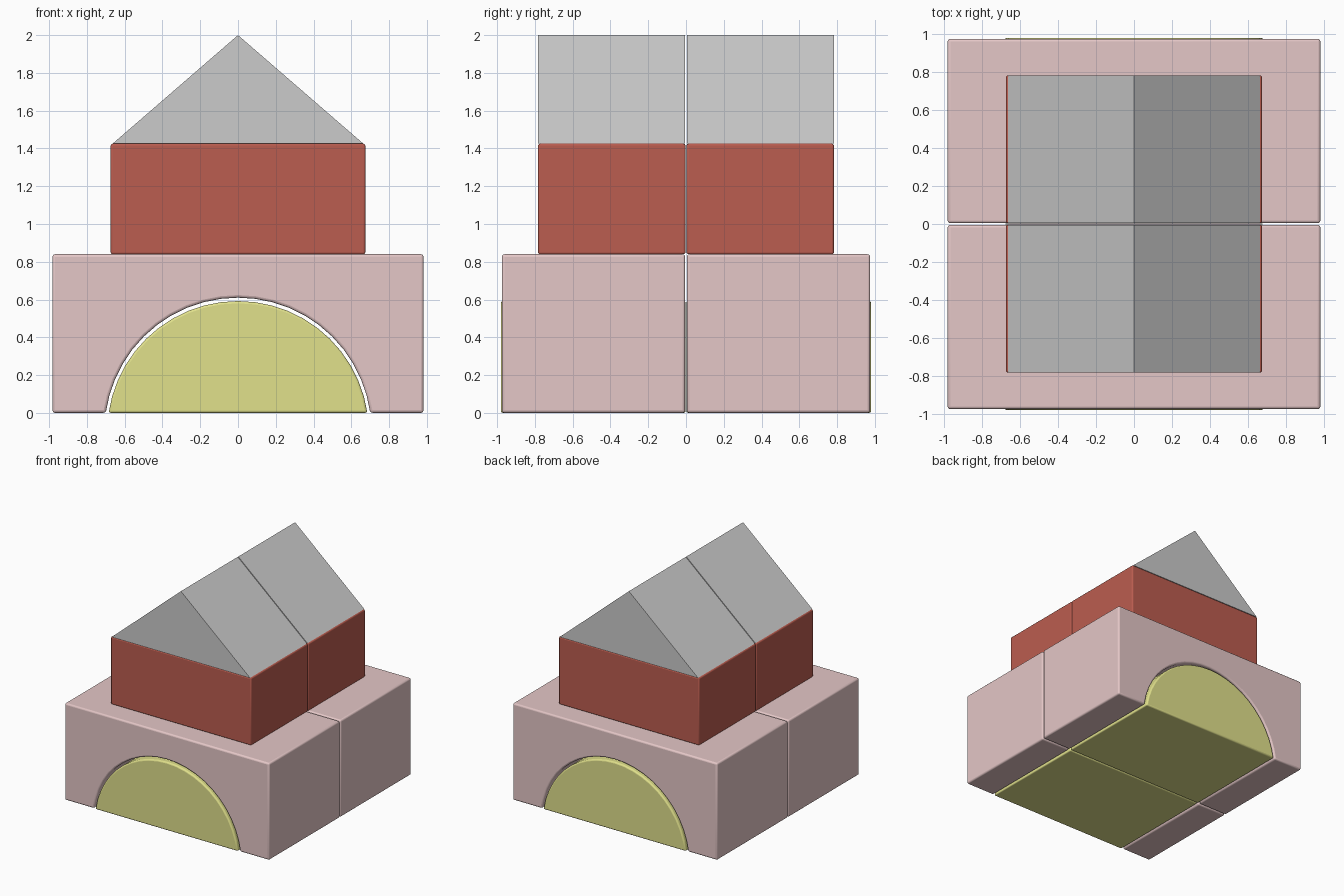
import bpy, bmesh, math

if "Cube" in bpy.data.objects:
    bpy.data.objects.remove(bpy.data.objects["Cube"])


def material(name, rgb):
    mat = bpy.data.materials.new(name)
    mat.diffuse_color = (*rgb, 1)
    mat.use_nodes = True
    mat.node_tree.nodes["Principled BSDF"].inputs["Base Color"].default_value = mat.diffuse_color
    return mat


def arc(half_width, height, steps=22):
    """Shallow circular arc from right foot to left foot, standing on z = 0."""
    r = (half_width ** 2 + height ** 2) / (2 * height)
    cz = height - r
    a0 = math.asin(-cz / r)
    return [(r * math.cos(a), cz + r * math.sin(a))
            for a in (a0 + (math.pi - 2 * a0) * i / steps for i in range(steps + 1))]


def block(name, profile, y0, y1, mat=None, bevel=0.0):
    """Extrude an x-z profile from y0 to y1 and round its edges."""
    bm = bmesh.new()
    face = bm.faces.new([bm.verts.new((x, y0, z)) for x, z in profile])
    ext = bmesh.ops.extrude_face_region(bm, geom=[face])["geom"]
    bmesh.ops.translate(bm, vec=(0, y1 - y0, 0),
                        verts=[v for v in ext if isinstance(v, bmesh.types.BMVert)])
    bmesh.ops.recalc_face_normals(bm, faces=bm.faces)
    mesh = bpy.data.meshes.new(name)
    bm.to_mesh(mesh)
    bm.free()
    obj = bpy.data.objects.new(name, mesh)
    bpy.context.collection.objects.link(obj)
    if mat:
        mesh.materials.append(mat)
    if bevel:
        mod = obj.modifiers.new("Rounded edges", 'BEVEL')
        mod.width = bevel
        mod.segments = 3
        mod.limit_method = 'ANGLE'
        mod.angle_limit = math.radians(30)
        bpy.ops.object.select_all(action='DESELECT')
        obj.select_set(True)
        bpy.context.view_layer.objects.active = obj
        bpy.ops.object.shade_smooth_by_angle(angle=math.radians(40))
    return obj


pink = material("pink", (0.78, 0.57, 0.57))
red = material("red", (0.50, 0.11, 0.08))
yellow = material("yellow", (0.75, 0.75, 0.26))

# Profiles in x-z
arch = [(-0.982, 0), (-0.982, 0.84), (0.982, 0.84), (0.982, 0)] + arc(0.70, 0.61)
half_round = arc(0.685, 0.592)
brick = [(-0.674, 0.84), (-0.674, 1.425), (0.674, 1.425), (0.674, 0.84)]
gable = [(-0.664, 1.425), (0, 2.0), (0.664, 1.425)]

# Two identical stacks, front and back, with a hairline gap between them
for side, s in (("front", -1), ("back", 1)):
    block(side + "_arch_block", arch, s * 0.004, s * 0.975, pink, 0.014)
    block(side + "_half_round_block", half_round, s * 0.002, s * 0.980, yellow, 0.012)
    block(side + "_wall_block", brick, s * 0.003, s * 0.783, red, 0.010)
    block(side + "_roof_block", gable, s * 0.004, s * 0.783)
